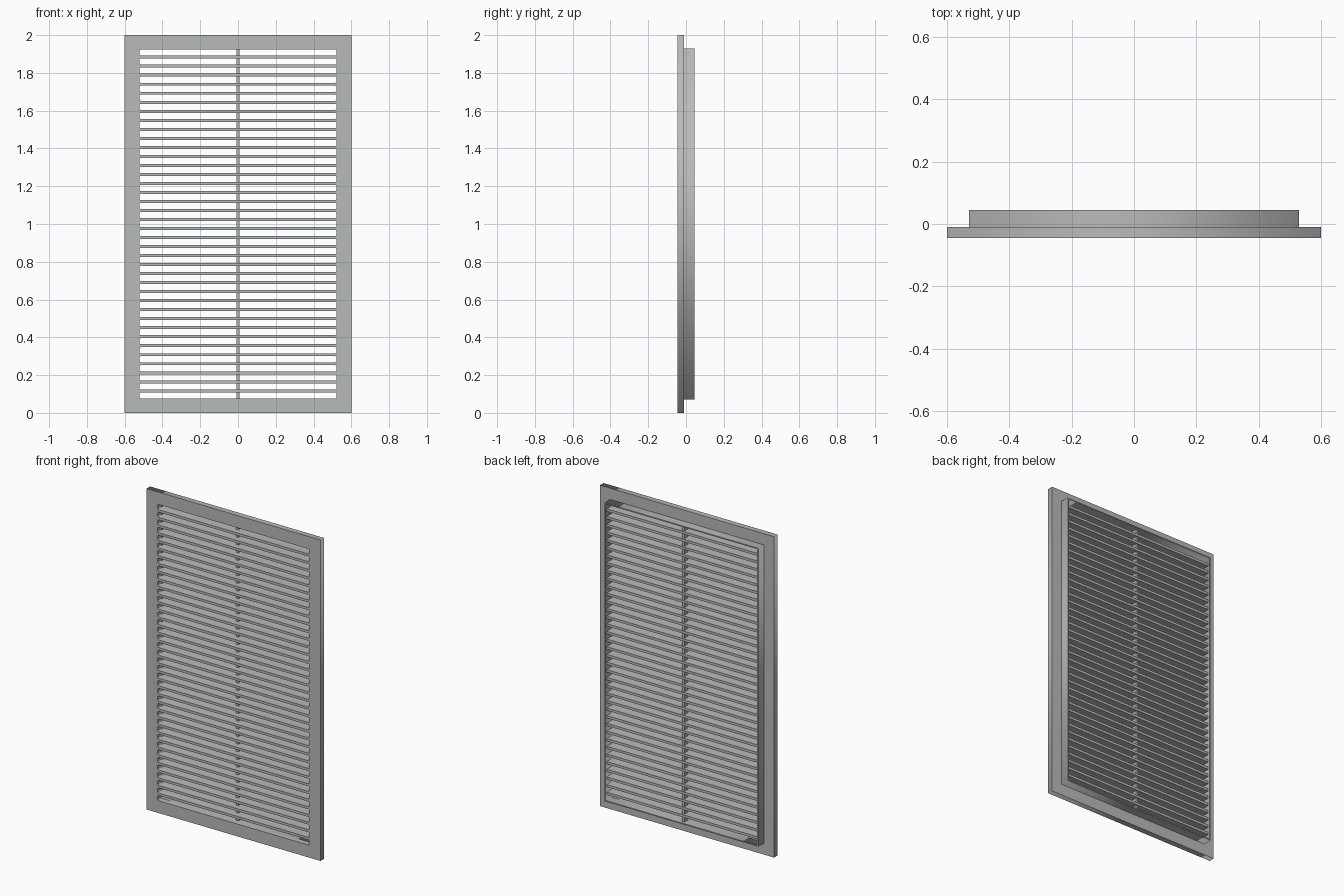
import bpy, math

if "Cube" in bpy.data.objects:
    bpy.data.objects.remove(bpy.data.objects["Cube"])

grey = bpy.data.materials.new("pale grey")
grey.diffuse_color = (0.48, 0.50, 0.49, 1)
grey.use_nodes = True
grey.node_tree.nodes["Principled BSDF"].inputs["Base Color"].default_value = grey.diffuse_color

SLOTS = 39
HALF_W = 0.522          # half width of the openings
SLOT_H = 0.032
FIRST, LAST = 0.093, 1.907
PITCH = (LAST - FIRST) / (SLOTS - 1)
LOW, HIGH = FIRST - SLOT_H / 2, LAST + SLOT_H / 2


def rounded(hw, z0, z1, r=0.0):
    """Outline of a rectangle, optionally with rounded corners."""
    if r == 0:
        return [(-hw, z0), (hw, z0), (hw, z1), (-hw, z1)]
    pts = []
    corners = [(hw - r, z0 + r, -90), (hw - r, z1 - r, 0),
               (-hw + r, z1 - r, 90), (-hw + r, z0 + r, 180)]
    for cx, cz, start in corners:
        for i in range(4):
            a = math.radians(start + 30 * i)
            pts.append((cx + r * math.cos(a), cz + r * math.sin(a)))
    return pts


def sheet(name, outlines, y0, y1):
    """Flat plate with holes, extruded from y0 to y1."""
    cu = bpy.data.curves.new(name, 'CURVE')
    cu.dimensions = '2D'
    cu.fill_mode = 'BOTH'
    cu.extrude = (y1 - y0) / 2
    for pts in outlines:
        sp = cu.splines.new('POLY')
        sp.points.add(len(pts) - 1)
        for p, (x, z) in zip(sp.points, pts):
            p.co = (x, z, 0, 1)
        sp.use_cyclic_u = True
    ob = bpy.data.objects.new(name, cu)
    bpy.context.collection.objects.link(ob)
    ob.location.y = (y0 + y1) / 2
    ob.rotation_euler.x = math.pi / 2
    cu.materials.append(grey)
    bpy.ops.object.select_all(action='DESELECT')
    ob.select_set(True)
    bpy.context.view_layer.objects.active = ob
    bpy.ops.object.convert(target='MESH')
    return bpy.context.object


def box(name, x0, x1, y0, y1, z0, z1):
    bpy.ops.mesh.primitive_cube_add(
        size=1, location=((x0 + x1) / 2, (y0 + y1) / 2, (z0 + z1) / 2))
    ob = bpy.context.object
    ob.name = name
    ob.scale = (x1 - x0, y1 - y0, z1 - z0)
    bpy.ops.object.transform_apply(location=False, rotation=False, scale=True)
    ob.data.materials.append(grey)
    return ob


# Front plate with a column of rounded slots
centres = [FIRST + i * PITCH for i in range(SLOTS)]
slots = [rounded(HALF_W, z - SLOT_H / 2, z + SLOT_H / 2, 0.006) for z in centres]
sheet("front_plate", [rounded(0.6, 0, 2)] + slots, -0.045, -0.01)

# Collar standing out behind the plate
sheet("rear_collar", [rounded(0.53, 0.07, 1.93), rounded(HALF_W, LOW, HIGH)],
      -0.01, 0.045)

# Louvre slats running back from the bars between the slots
slat = box("louvre_slats", -HALF_W, HALF_W, -0.01, 0.035,
           LOW + SLOT_H, LOW + PITCH)
arr = slat.modifiers.new("repeat", 'ARRAY')
arr.count = SLOTS - 1
arr.use_relative_offset = False
arr.use_constant_offset = True
arr.constant_offset_displace = (0, 0, PITCH)

# Upright rib that ties the slats together
box("centre_rib", -0.008, 0.008, -0.008, 0.028, LOW, HIGH)
